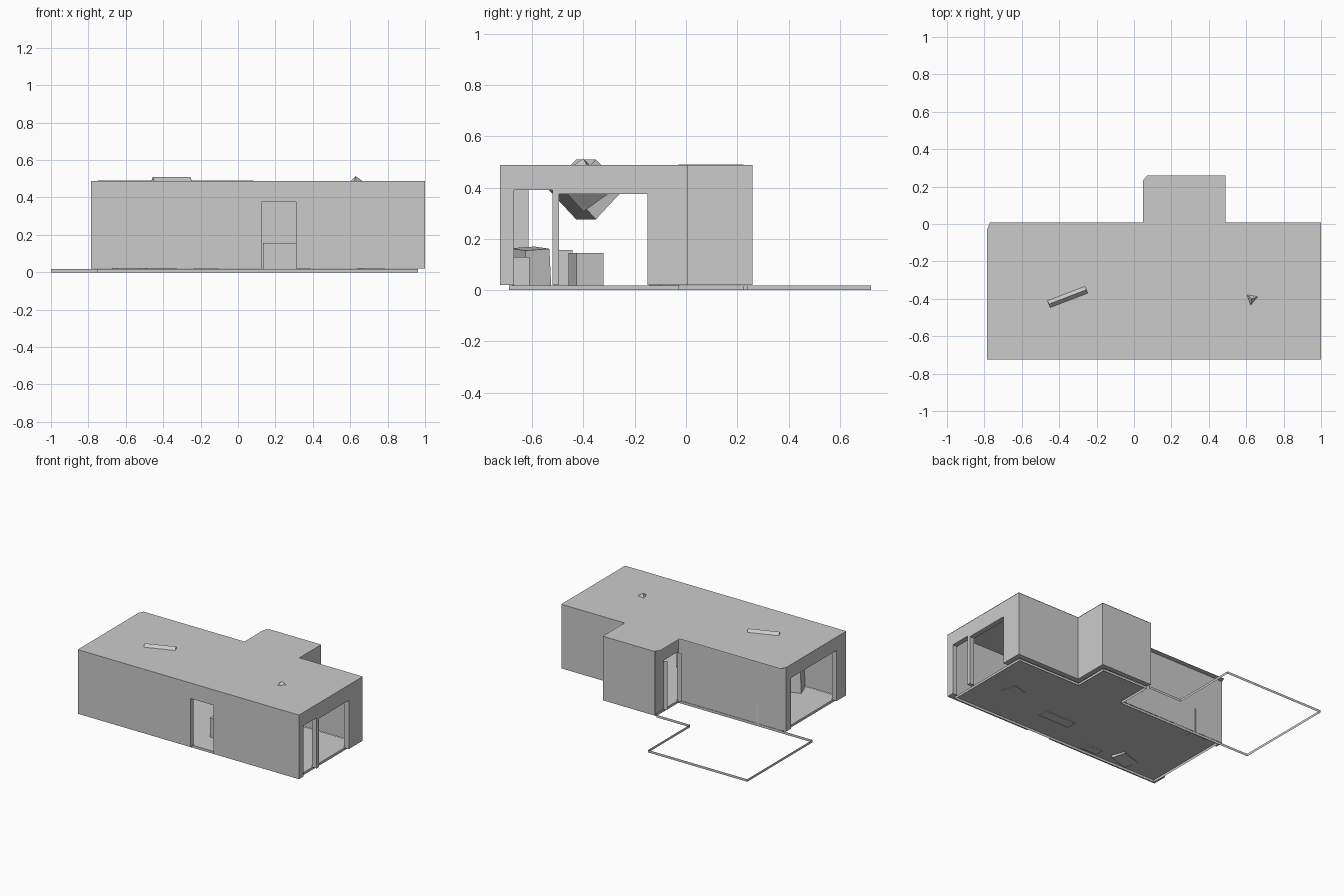
import bpy, bmesh
from math import radians
from mathutils import Matrix, Euler

if "Cube" in bpy.data.objects:
    bpy.data.objects.remove(bpy.data.objects["Cube"])

FLOOR, TOP = 0.018, 0.49


def finish(name, bm):
    me = bpy.data.meshes.new(name)
    bm.to_mesh(me)
    bm.free()
    ob = bpy.data.objects.new(name, me)
    bpy.context.collection.objects.link(ob)
    return ob


def plate(name, outline, z, height=0):
    """Flat polygon, optionally extruded upwards into a solid."""
    bm = bmesh.new()
    face = bm.faces.new([bm.verts.new((x, y, z)) for x, y in outline])
    if height:
        r = bmesh.ops.extrude_face_region(bm, geom=[face])
        verts = [v for v in r["geom"] if isinstance(v, bmesh.types.BMVert)]
        bmesh.ops.translate(bm, verts=verts, vec=(0, 0, height))
        bmesh.ops.recalc_face_normals(bm, faces=bm.faces)
    else:
        face.normal_update()
        if face.normal.z < 0:
            face.normal_flip()
    return finish(name, bm)


def ribbon(name, path, z0, z1, closed=False):
    """Upright strip without thickness along a path."""
    bm = bmesh.new()
    pairs = [(bm.verts.new((x, y, z0)), bm.verts.new((x, y, z1))) for x, y in path]
    n = len(pairs)
    for i in range(n if closed else n - 1):
        a, b = pairs[i], pairs[(i + 1) % n]
        bm.faces.new((a[0], b[0], b[1], a[1]))
    return finish(name, bm)


def boxes(name, specs):
    """Boxes given as (centre, size, rotation in degrees)."""
    bm = bmesh.new()
    for loc, size, rot in specs:
        m = Matrix.LocRotScale(loc, Euler([radians(a) for a in rot]), size)
        bmesh.ops.create_cube(bm, size=1, matrix=m)
    return finish(name, bm)


# Thick outer walls: an open C-shaped band around three sides
outer = [(.07, .26), (.488, .26), (.488, .008), (1, .008),
         (1, -.725), (-.785, -.725), (-.785, -.03)]
inner = [(-.75, -.03), (-.75, -.69), (.963, -.69), (.963, -.03),
         (.452, -.03), (.452, .225), (.082, .225)]
walls = plate("outer_walls", outer + inner, .02, TOP - .022)


# Door and window openings
def opening(x0, x1, y0, y1, top):
    return (((x0 + x1) / 2, (y0 + y1) / 2, top / 2), (x1 - x0, y1 - y0, top), (0, 0, 0))


cutter = boxes("opening_cutter", [
    opening(.125, .31, -.8, -.65, .375),
    opening(.9, 1.1, -.67, -.52, .39),
    opening(.9, 1.1, -.495, -.15, .375),
    opening(-.85, -.7, -.615, -.09, .39)])
cutter.hide_render = True
cutter.hide_viewport = True
mod = walls.modifiers.new("openings", "BOOLEAN")
mod.operation = "DIFFERENCE"
mod.solver = "EXACT"
mod.object = cutter

# Thin walls beside the terrace, with a doorway into the extension
ribbon("terrace_wall", [(-.75, -.03), (.082, -.03), (.082, -.015)], .02, TOP)
ribbon("doorway_side_wall", [(.082, .145), (.082, .225)], .02, TOP)
ribbon("doorway_lintel", [(.082, -.015), (.082, .145)], .375, TOP)
for side, y in (("front", -.015), ("back", .145)):
    ribbon("doorway_jamb_" + side, [(.047, y), (.082, y)], .02, .375)

# Flat roof overhanging the thin walls
plate("roof", outer + [(-.77, .008), (.047, .008), (.047, .23)], TOP)

# Floor with its edge strip
floor = inner + [(.082, -.03)]
plate("floor", floor, FLOOR)
ribbon("floor_edge", floor, 0, FLOOR, closed=True)

# Terrace edge strip
ribbon("terrace_edge", [(.07, .24), (-.2, .24), (-.2, .722), (-1, .722),
                        (-1, -.03), (-.75, -.03)], 0, FLOOR)

# Furniture blocks, roughly placed in the room
boxes("long_seat", [((-.42, -.605, .085), (.17, .1, .155), (4, 3, 20))])
boxes("low_cabinet", [((-.17, -.64, .07), (.13, .06, .12), (0, 0, 0))])
boxes("counter", [((.26, -.48, .085), (.25, .075, .145), (0, 0, 0))])
boxes("table", [((.71, -.39, .08), (.12, .11, .13), (0, 0, 15))])
boxes("corner_cabinet", [((-.6, -.085, .105), (.13, .08, .18), (0, 0, 20))])

# Tilted blocks hanging from the ceiling and poking through the roof
boxes("hanging_block_large", [((-.355, -.39, .393), (.215, .165, .165), (45, 0, 21))])
boxes("hanging_block_small", [((.63, -.4, .41), (.12, .12, .12), (45, 35, 20))])
